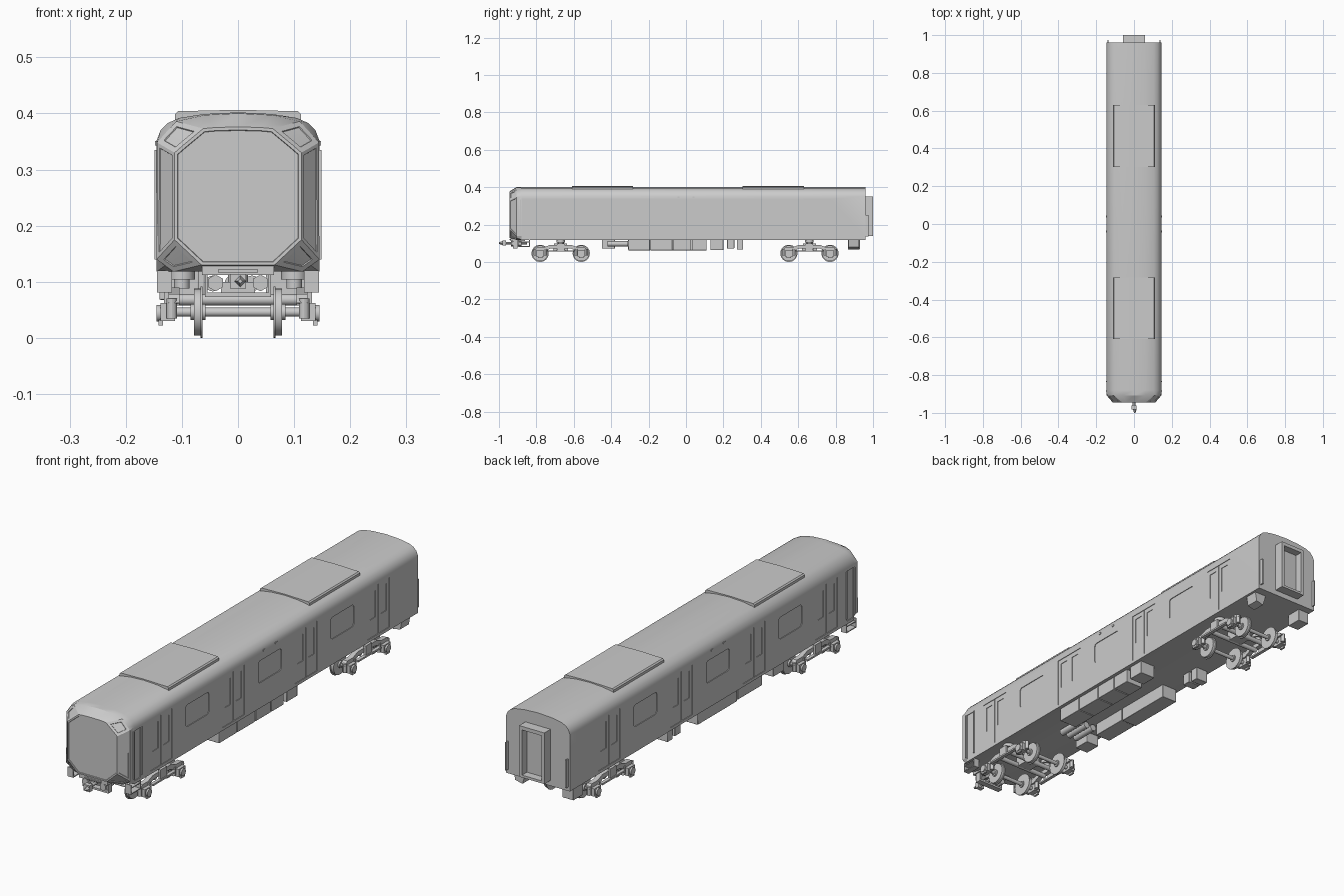
import bpy, bmesh, math
from mathutils import Vector, Matrix

if "Cube" in bpy.data.objects:
    bpy.data.objects.remove(bpy.data.objects["Cube"])


def finish(bm, name, bevel=0, smooth=True):
    bmesh.ops.recalc_face_normals(bm, faces=bm.faces)
    me = bpy.data.meshes.new(name)
    bm.to_mesh(me)
    bm.free()
    ob = bpy.data.objects.new(name, me)
    bpy.context.collection.objects.link(ob)
    bpy.ops.object.select_all(action='DESELECT')
    ob.select_set(True)
    bpy.context.view_layer.objects.active = ob
    if bevel:
        m = ob.modifiers.new("bevel", 'BEVEL')
        m.width = bevel
        m.segments = 2
        m.limit_method = 'ANGLE'
    if smooth:
        bpy.ops.object.shade_smooth_by_angle(angle=math.radians(30))
    return ob


def add_box(bm, x0, x1, y0, y1, z0, z1):
    m = Matrix.Translation(((x0 + x1) / 2, (y0 + y1) / 2, (z0 + z1) / 2))
    bmesh.ops.create_cube(bm, size=1, matrix=m @ Matrix.Diagonal((abs(x1 - x0), y1 - y0, z1 - z0, 1)))


def add_cyl(bm, a, b, r, n=20, r2=None):
    a, b = Vector(a), Vector(b)
    rot = (b - a).to_track_quat('Z', 'Y').to_matrix().to_4x4()
    bmesh.ops.create_cone(bm, cap_ends=True, segments=n, radius1=r, radius2=r if r2 is None else r2,
                          depth=(b - a).length, matrix=Matrix.Translation((a + b) / 2) @ rot)


def add_prism(bm, pts, d):
    """Extrude a flat polygon of 3D points by vector d."""
    lo = [bm.verts.new(p) for p in pts]
    hi = [bm.verts.new(Vector(p) + Vector(d)) for p in pts]
    bm.faces.new(lo)
    bm.faces.new(hi[::-1])
    for i in range(len(pts)):
        j = (i + 1) % len(pts)
        bm.faces.new((lo[i], lo[j], hi[j], hi[i]))


def rounded(y0, y1, z0, z1, r, x):
    pts = []
    for cy, cz, a0 in ((y1 - r, z1 - r, 0), (y0 + r, z1 - r, 90), (y0 + r, z0 + r, 180), (y1 - r, z0 + r, 270)):
        for k in range(5):
            a = math.radians(a0 + k * 22.5)
            pts.append((x, cy + r * math.cos(a), cz + r * math.sin(a)))
    return pts


def boxes(name, items, bevel=0):
    bm = bmesh.new()
    for b in items:
        add_box(bm, *b)
    return finish(bm, name, bevel)


# Body shell: lofted half sections, faceted nose at the front
full = [(0, .118), (.115, .118), (.145, .118), (.145, .14), (.145, .352), (.138, .370), (.125, .383),
        (.105, .392), (.06, .399), (0, .402)]
brow = [(0, .118), (.115, .118), (.130, .129), (.145, .14), (.144, .348), (.133, .361), (.122, .373),
        (.110, .386), (.06, .397), (0, .400)]
nose = [(0, .13), (.065, .13), (.089, .1525), (.113, .175), (.113, .33), (.097, .344), (.08, .358),
        (.062, .373), (.04, .375), (0, .376)]
bm = bmesh.new()
rings = []
for y, half in ((.96, full), (-.88, full), (-.907, brow), (-.945, nose)):
    loop = half + [(-x, z) for x, z in half[-2:0:-1]]
    rings.append([bm.verts.new((x, y, z)) for x, z in loop])
n = len(rings[0])
strips = [[bm.faces.new((a[i], a[(i + 1) % n], b[(i + 1) % n], b[i])) for i in range(n)]
          for a, b in zip(rings, rings[1:])]
bm.faces.new(rings[0])
front = bm.faces.new(rings[-1])
bmesh.ops.recalc_face_normals(bm, faces=bm.faces)
# Recessed windscreen, side panes and corner lamp panes
groups = [([front], .004, -.002)]
for ks, t in (((3,), .005), ((4, 5, 6), .008), ((1, 2), .008)):
    groups.append(([strips[2][k] for k in ks], t, -.002))
    groups.append(([strips[2][n - 1 - k] for k in ks], t, -.002))
for fs, t, d in groups:
    bmesh.ops.inset_region(bm, faces=fs, thickness=.0015, depth=0, use_even_offset=True)
    bmesh.ops.inset_region(bm, faces=fs, thickness=t, depth=0, use_even_offset=True)
    bmesh.ops.inset_region(bm, faces=fs, thickness=.001, depth=d, use_even_offset=True)
body = finish(bm, "body_shell", smooth=False)

# Cutter for door, cab door and window recesses
doors = (-.705, -.235, .235, .705)
bm = bmesh.new()
for s in (1, -1):
    for y in doors:
        add_box(bm, s * .141, s * .17, y - .071, y + .071, .13, .335)
    add_box(bm, s * .142, s * .17, -.879, -.838, .13, .335)
    for y in (-.47, 0, .47):
        add_prism(bm, rounded(y - .075, y + .075, .222, .312, .012, s * .142), (s * .03, 0, 0))
cutter = finish(bm, "recess_cutter", smooth=False)
cutter.hide_render = True
cutter.hide_viewport = False
bpy.context.view_layer.objects.active = body
m = body.modifiers.new("recesses", 'BOOLEAN')
m.operation = 'DIFFERENCE'
m.solver = 'EXACT'
m.object = cutter
bpy.ops.object.modifier_apply(modifier=m.name)
bpy.data.objects.remove(cutter)
bpy.ops.object.select_all(action='DESELECT')
body.select_set(True)
bpy.ops.object.shade_smooth_by_angle(angle=math.radians(25))

# Door leaves framed around their tall windows
leaves, rails = [], []
for s in (1, -1):
    a, b = s * .139, s * .1435
    for y in doors:
        for y0, y1 in ((y - .070, y - .001), (y + .001, y + .070)):
            leaves += [(a, b, y0, y0 + .016, .131, .334), (a, b, y1 - .016, y1, .131, .334),
                       (a, b, y0 + .016, y1 - .016, .131, .205), (a, b, y0 + .016, y1 - .016, .315, .334)]
    # Cab handrails, side lamps and rear corner plates
    rails += [(s * .142, s * .149, y - .0025, y + .0025, .14, .335) for y in (-.884, -.833)]
    rails += [(s * .143, s * .1475, y - .006, y + .006, .343, .351) for y in (-.04, .04)]
    rails.append((s * .134, s * .139, .955, .975, .135, .25))
    # Cab steps
    rails += [(s * .118, s * .144, -.90, -.835, z, z + .004) for z in (.081, .105)]
    rails += [(s * .118, s * .144, y, y + .004, .081, .12) for y in (-.90, -.839)]
boxes("door_leaves", leaves)
boxes("rails_and_steps", rails)

# Roof units
bm = bmesh.new()
prof = [(-.112, .386), (-.112, .399), (-.107, .404), (0, .4065), (.107, .404), (.112, .399), (.112, .386)]
for y in (-.61, .303):
    add_prism(bm, [(x, y, z) for x, z in prof], (0, .327, 0))
finish(bm, "roof_units")

# Rear gangway: frame around a recessed door
boxes("rear_gangway", [(-.057, -.044, .955, 1, .14, .35), (.044, .057, .955, 1, .14, .35),
                       (-.044, .044, .955, 1, .335, .35), (-.044, .044, .955, 1, .14, .15),
                       (-.044, .044, .955, .968, .15, .335)])

# Underfloor equipment
gear = [(.05, .13, y0, y1, .062, .12) for y0, y1 in ((-.308, -.193), (-.19, -.073), (-.07, .028), (.031, .11))]
gear += [(.06, .13, .13, .2, .064, .12), (-.13, -.075, .22, .258, .072, .12), (-.13, -.075, .272, .305, .066, .12),
         (-.13, -.07, -.45, -.38, .072, .12), (-.13, -.06, -.31, -.15, .066, .12),
         (-.13, -.06, -.145, .11, .062, .12), (-.14, -.09, .865, .93, .068, .12)]
boxes("underfloor_boxes", gear, .002)
bm = bmesh.new()
for x in (-.045, -.01, .025):
    add_cyl(bm, (x, -.42, .097), (x, -.31, .097), .014)
add_prism(bm, [(.08, .87, .119), (.135, .87, .119), (.128, .87, .08), (.095, .87, .072)], (0, .055, 0))
finish(bm, "air_tanks_and_rear_box")

# Front pilot and coupler
boxes("pilot_frame", [(-.059, .059, -.925, -.90, .073, .081), (-.059, -.054, -.925, -.90, .081, .12),
                      (.054, .059, -.925, -.90, .081, .12), (-.064, .064, -.938, -.86, .112, .13),
                      (-.036, .036, -.945, -.93, .117, .122)])
bm = bmesh.new()
for s in (1, -1):
    add_cyl(bm, (s * .04, -.935, .098), (s * .04, -.88, .098), .015, 6)
add_cyl(bm, (0, -.97, .101), (0, -.85, .101), .007, 12)
add_box(bm, -.014, .014, -.982, -.962, .088, .114)
add_cyl(bm, (.004, -.982, .101), (.004, -1, .101), .010, 4, .004)
finish(bm, "coupler")

# Bogies
beam = [(-.145, .062), (-.128, .078), (-.09, .078), (-.06, .09), (.06, .09), (.09, .078), (.128, .078),
        (.145, .062), (.085, .058), (.055, .072), (-.055, .072), (-.085, .058)]
for label, yc in (("front", -.67), ("rear", .66)):
    bm = bmesh.new()
    for dy in (-.11, .11):
        y = yc + dy
        add_cyl(bm, (-.135, y, .046), (.135, y, .046), .008, 16)
        for s in (1, -1):
            add_cyl(bm, (s * .066, y, .046), (s * .078, y, .046), .042, 32)
            add_cyl(bm, (s * .063, y, .046), (s * .067, y, .046), .046, 32)
            add_cyl(bm, (s * .058, y, .046), (s * .085, y, .046), .014, 16)
    finish(bm, label + "_wheelsets")
    bm = bmesh.new()
    for s in (1, -1):
        add_prism(bm, [(s * .104, yc + y, z) for y, z in beam], (s * .02, 0, 0))
        add_cyl(bm, (s * .1, yc, .104), (s * .1, yc, .119), .023)
        add_cyl(bm, (s * .1, yc, .088), (s * .1, yc, .104), .014)
        add_box(bm, s * .122, s * .136, yc - .075, yc + .075, .055, .062)
        add_box(bm, s * .122, s * .132, yc - .02, yc + .02, .06, .10)
        for dy in (-.11, .11):
            y = yc + dy
            # Axle box with round cover, primary springs and lower lip
            add_box(bm, s * .112, s * .138, y - .021, y + .021, .03, .062)
            add_cyl(bm, (s * .136, y, .044), (s * .145, y, .044), .015, 16)
            add_box(bm, s * .134, s * .142, y - .012, y + .012, .022, .032)
            for e in (-.027, .027):
                add_cyl(bm, (s * .118, y + e, .035), (s * .118, y + e, .07), .009, 12)
    # Transom tubes and centre pivot
    for dy in (-.03, .03):
        add_cyl(bm, (-.115, yc + dy, .068), (.115, yc + dy, .068), .010, 16)
    add_box(bm, -.03, .03, yc - .035, yc + .035, .06, .10)
    add_cyl(bm, (0, yc, .09), (0, yc, .12), .018, 16)
    finish(bm, label + "_bogie_frame")
